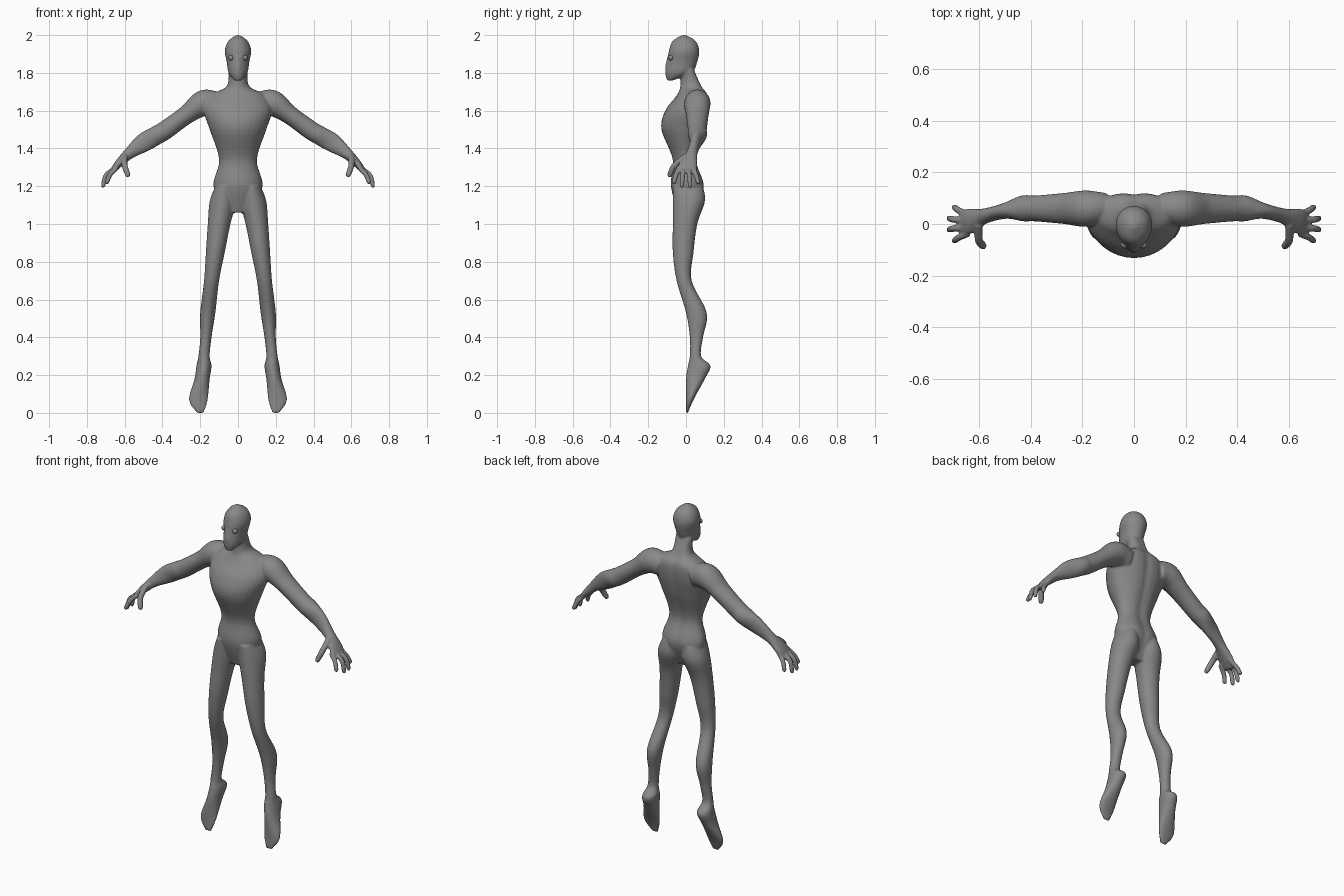
import bpy, bmesh, math
from mathutils import Vector

SIDES = 32
STEPS = 6
EYE_HEIGHT = 1.88


def make_material(name, color):
    material = bpy.data.materials.new(name)
    material.use_nodes = True
    material.diffuse_color = color
    shader = material.node_tree.nodes["Principled BSDF"]
    shader.inputs["Base Color"].default_value = color
    return material


def refine(rows):
    """Pass a smooth curve through the rows of a profile."""
    rows = [Vector(row) for row in rows]
    last = len(rows) - 1
    result = []
    for index in range(last):
        start, end = rows[index], rows[index + 1]
        before, after = rows[max(index - 1, 0)], rows[min(index + 2, last)]
        leave, arrive = (end - before) / 2, (after - start) / 2
        for step in range(STEPS):
            t = step / STEPS
            ease = t * t * (3 - 2 * t)
            result.append(start.lerp(end, ease)
                          + leave * t * (1 - t) ** 2 - arrive * t * t * (1 - t))
    return result + [rows[last]]


def oval(center, across, front, back):
    """Oval ring whose front and back halves may differ in depth."""
    points = []
    for index in range(SIDES):
        angle = math.tau * index / SIDES
        depth = back if math.sin(angle) > 0 else front
        points.append(center + across * math.cos(angle) + depth * abs(math.sin(angle)))
    return points


def add_skin(bm, rings, side):
    """Close a stack of rings into a solid, mirrored when side is negative."""
    loops = [[bm.verts.new((p.x * side, p.y, p.z)) for p in ring] for ring in rings]
    for low, high in zip(loops, loops[1:]):
        for index in range(SIDES):
            bm.faces.new((low[index - 1], low[index], high[index], high[index - 1]))
    bm.faces.new(loops[0])
    bm.faces.new(loops[-1])


def add_upright(bm, rows, side=1, groove=0):
    """Solid from rows of height, centre x, half width, front y and back y."""
    rings = []
    for height, x, width, front, back in refine(rows):
        middle = (front + back * 1.3) / 2.3
        ring = oval(Vector((x, middle, height)), Vector((width, 0, 0)),
                    Vector((0, front - middle, 0)), Vector((0, back - middle, 0)))
        for point in ring:
            if point.y > middle:
                point.y -= groove * math.exp(-(point.x / 0.03) ** 2)
        rings.append(ring)
    add_skin(bm, rings, side)


def add_limb(bm, rows, side=1):
    """Solid along a path of x, y, z, half width and half thickness."""
    rows = refine(rows)
    path = [Vector(row[:3]) for row in rows]
    rings = []
    for index, row in enumerate(rows):
        ahead = path[min(index + 1, len(path) - 1)]
        along = (ahead - path[max(index - 1, 0)]).normalized()
        across = Vector((0, 1, 0))
        across = (across - along * across.dot(along)).normalized()
        normal = along.cross(across) * row[4]
        rings.append(oval(path[index], across * row[3], -normal, normal))
    add_skin(bm, rings, side)


def add_digit(bm, base, knuckle, tip, radius, side):
    """Finger bending at its knuckle and narrowing at the tip."""
    near_tip = Vector(knuckle).lerp(Vector(tip), 0.8)
    path = [(base, 1), (knuckle, 1), (near_tip, 0.9), (tip, 0.5)]
    add_limb(bm, [(*point, radius * size, radius * size) for point, size in path], side)


# Profiles: height, centre x, half width, front y, back y
torso = [
    (1.06, 0, .06, -.04, .05),
    (1.2, 0, .13, -.08, .1),
    (1.34, 0, .1, -.07, .06),
    (1.5, 0, .15, -.13, .1),
    (1.6, 0, .18, -.11, .12),
    (1.68, 0, .15, -.05, .12),
    (1.73, 0, .06, -.03, .09),
    (1.82, 0, .05, -.03, .05),
]
head = [
    (1.76, 0, .02, -.1, -.07),
    (1.8, 0, .05, -.11, .03),
    (1.86, 0, .06, -.1, .06),
    (1.92, 0, .07, -.09, .07),
    (1.97, 0, .05, -.07, .05),
    (2, 0, .01, -.02, 0),
]
leg = [
    (1.2, .07, .05, -.07, .09),
    (1.12, .08, .07, -.07, .1),
    (1, .1, .06, -.07, .06),
    (.85, .12, .05, -.07, .04),
    (.7, .14, .04, -.05, .03),
    (.53, .16, .04, 0, .11),
    (.4, .17, .03, .02, .09),
    (.3, .18, .03, .02, .08),
    (.25, .18, .04, .01, .13),
    (.18, .19, .04, 0, .1),
    (.07, .21, .05, 0, .04),
    (0, .2, .02, 0, .01),
]

# Arm and palm: x, y, z, half width, half thickness
arm = [
    (.1, .07, 1.63, .05, .06),
    (.18, .06, 1.64, .07, .07),
    (.27, .06, 1.58, .06, .05),
    (.38, .06, 1.5, .05, .05),
    (.43, .06, 1.47, .05, .05),
    (.5, .05, 1.43, .03, .05),
    (.58, .03, 1.37, .03, .03),
    (.64, .01, 1.31, .05, .02),
    (.67, 0, 1.27, .04, .01),
]

if "Cube" in bpy.data.objects:
    bpy.data.objects.remove(bpy.data.objects["Cube"])

grey = make_material("grey skin", (.25, .25, .25, 1))
bm = bmesh.new()
add_upright(bm, torso, groove=.01)
add_upright(bm, head)

# Nose ridge
add_limb(bm, [(0, -.09, EYE_HEIGHT, .01, .01), (0, -.1, 1.83, .01, .02),
              (0, -.1, 1.8, .01, .01)])

for side in (1, -1):
    add_upright(bm, leg, side)
    add_limb(bm, arm, side)
    # Four fingers fan out from the palm, the middle pair reaching furthest
    for spread in (-1.5, -.5, .5, 1.5):
        bend = spread ** 2 / 100
        tip = (.72 - bend, spread * .045, 1.19 + bend)
        knuckle = (.7 - bend, spread * .035, 1.26)
        add_digit(bm, (.64, spread * .025, 1.3), knuckle, tip, .013, side)
    # Thumb
    add_digit(bm, (.6, 0, 1.36), (.6, -.06, 1.31), (.58, -.09, 1.25), .016, side)

# Fuse the parts into one smooth body
bmesh.ops.recalc_face_normals(bm, faces=bm.faces)
mesh = bpy.data.meshes.new("body")
bm.to_mesh(mesh)
bm.free()
mesh.materials.append(grey)
body = bpy.data.objects.new("body", mesh)
bpy.context.collection.objects.link(body)
fuse = body.modifiers.new("fuse", "REMESH")
fuse.mode = "VOXEL"
fuse.voxel_size = .006
fuse.use_smooth_shade = True
relax = body.modifiers.new("relax", "SMOOTH")
relax.iterations = 4

# Eyes
for name, side in (("left_eye", 1), ("right_eye", -1)):
    bpy.ops.mesh.primitive_uv_sphere_add(radius=.014, location=(side * .037, -.08, EYE_HEIGHT))
    eye = bpy.context.object
    eye.name = name
    eye.data.materials.append(grey)
    bpy.ops.object.shade_smooth()
